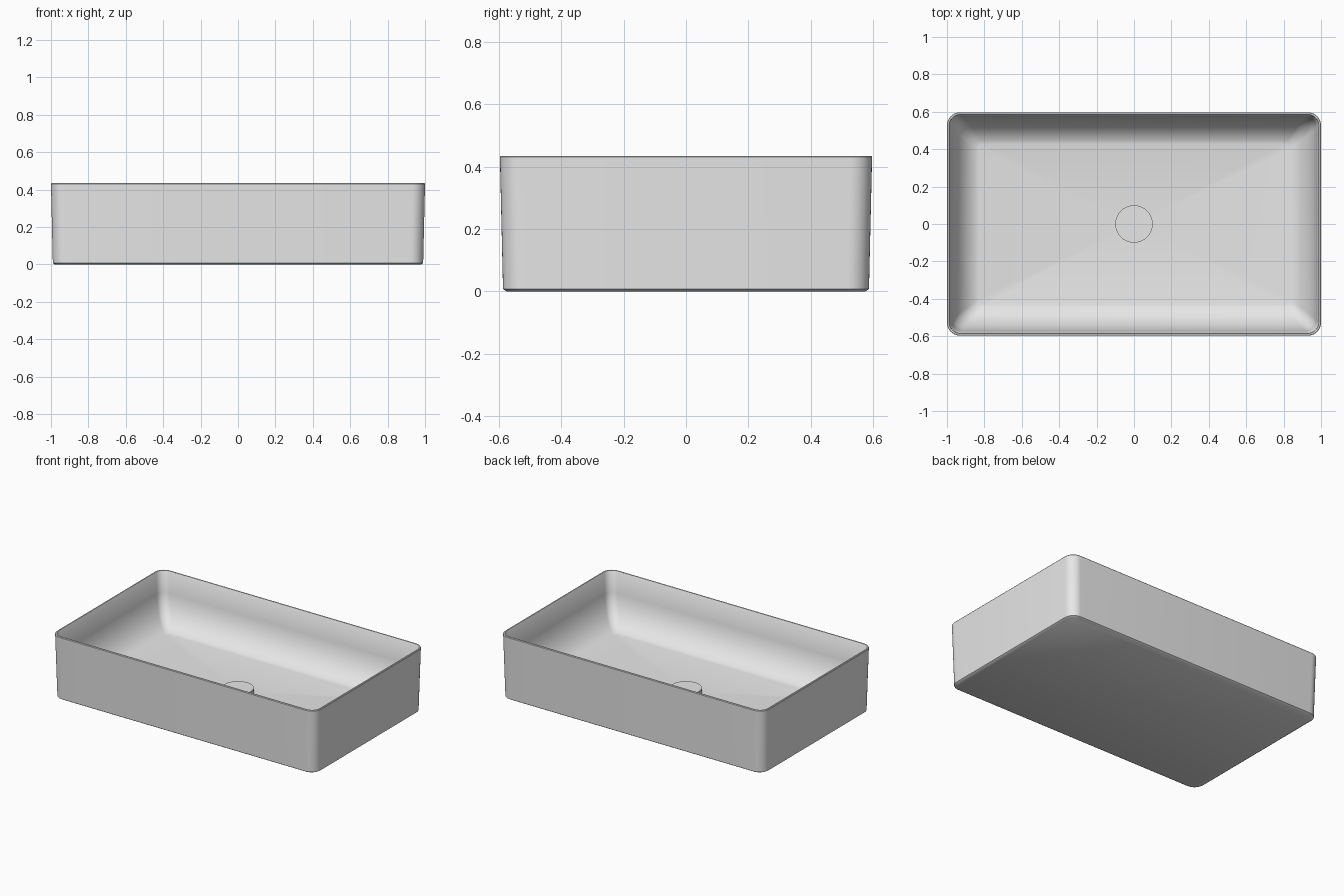
import bpy, bmesh, math

if "Cube" in bpy.data.objects:
    bpy.data.objects.remove(bpy.data.objects["Cube"], do_unlink=True)

HALF_X, HALF_Y, HEIGHT, FLOOR = 1.0, 0.597, 0.435, 0.085


def make_material(name, color):
    mat = bpy.data.materials.new(name)
    mat.use_nodes = True
    mat.diffuse_color = color
    mat.node_tree.nodes["Principled BSDF"].inputs["Base Color"].default_value = color
    return mat


def rounded_loop(bm, inset, z, radius, steps=10):
    """Ring of vertices around a rounded rectangle."""
    ring = []
    cx, cy = HALF_X - inset - radius, HALF_Y - inset - radius
    for corner, (sx, sy) in enumerate([(1, 1), (-1, 1), (-1, -1), (1, -1)]):
        for i in range(steps + 1):
            a = math.pi / 2 * (corner + i / steps)
            ring.append(bm.verts.new((sx * cx + radius * math.cos(a),
                                      sy * cy + radius * math.sin(a), z)))
    return ring


def finish(bm, name, mat, angle):
    bmesh.ops.recalc_face_normals(bm, faces=bm.faces)
    mesh = bpy.data.meshes.new(name)
    bm.to_mesh(mesh)
    bm.free()
    mesh.materials.append(mat)
    obj = bpy.data.objects.new(name, mesh)
    bpy.context.collection.objects.link(obj)
    bpy.ops.object.select_all(action='DESELECT')
    obj.select_set(True)
    bpy.context.view_layer.objects.active = obj
    bpy.ops.object.shade_smooth_by_angle(angle=math.radians(angle))
    return obj


ceramic = make_material("grey_ceramic", (0.8, 0.8, 0.8, 1))

# Basin section, from the underside, over the rim, down to the floor:
# inset from the outer edge, height, corner radius
section = [
    (0.022, 0, 0.06), (0.01, 0.008, 0.07), (0, HEIGHT - 0.004, 0.07),
    (0.003, HEIGHT, 0.067), (0.011, HEIGHT, 0.06), (0.014, HEIGHT - 0.004, 0.058),
    (0.025, 0.29, 0.055), (0.04, 0.22, 0.055), (0.07, 0.165, 0.055),
    (0.105, 0.122, 0.045), (0.15, 0.094, 0.03), (0.17, 0.09, 0.03),
]
bm = bmesh.new()
rings = [rounded_loop(bm, *row) for row in section]
for lower, upper in zip(rings, rings[1:]):
    for i in range(len(lower)):
        j = (i + 1) % len(lower)
        bm.faces.new((lower[i], lower[j], upper[j], upper[i]))
bm.faces.new(rings[0])

# Floor falls gently to the drain
centre = bm.verts.new((0, 0, FLOOR))
for i, v in enumerate(rings[-1]):
    bm.faces.new((v, rings[-1][(i + 1) % len(rings[-1])], centre))
finish(bm, "basin", ceramic, 35)

# Drain cover: a thin disc with a softened top edge
bm = bmesh.new()
bmesh.ops.create_cone(bm, cap_ends=True, segments=64, radius1=0.1, radius2=0.1, depth=0.03)
bmesh.ops.translate(bm, verts=bm.verts, vec=(0, 0, FLOOR + 0.009))
top = [e for e in bm.edges if all(v.co.z > FLOOR + 0.02 for v in e.verts)]
bmesh.ops.bevel(bm, geom=top, offset=0.003, segments=2, affect='EDGES')
finish(bm, "drain_cover", ceramic, 40)
